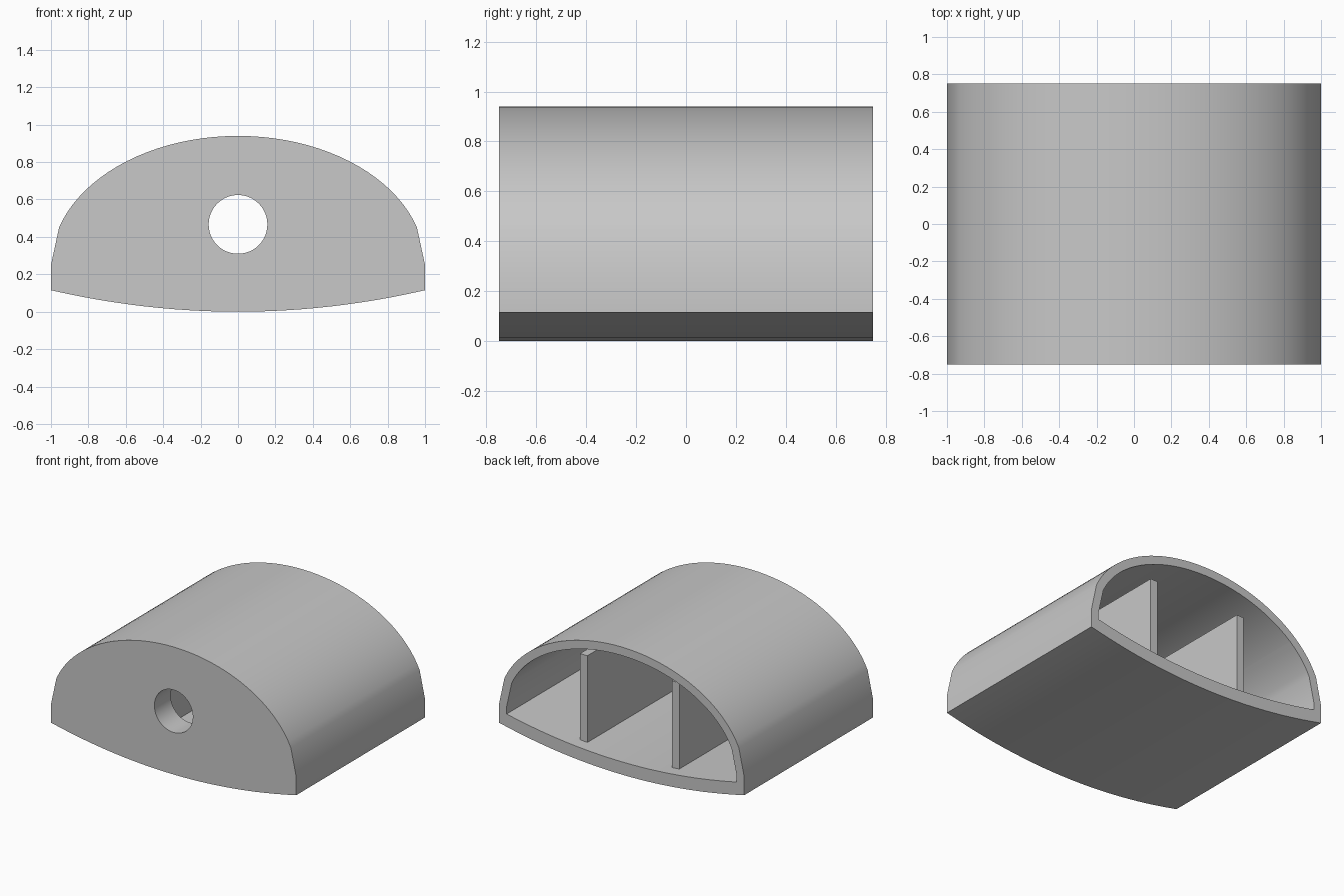
import bpy, bmesh, math

if "Cube" in bpy.data.objects:
    bpy.data.objects.remove(bpy.data.objects["Cube"])

DEPTH = 1.5          # front to back
WALL = 0.0625        # side and roof thickness
FLOOR = 0.094        # floor thickness
FRONT = 0.19         # front wall thickness

grey = bpy.data.materials.new("light grey")
grey.diffuse_color = (0.58, 0.58, 0.58, 1)
grey.use_nodes = True
grey.node_tree.nodes["Principled BSDF"].inputs["Base Color"].default_value = grey.diffuse_color


def belly(x):
    """Height of the curved underside."""
    return 0.115 * x * x


def dome_profile(half_width, top, lift):
    """Closed x-z outline: bowed floor, short upright sides, elliptical roof."""
    pts = []
    n = 24
    for i in range(n + 1):
        x = -half_width + 2 * half_width * i / n
        pts.append((x, belly(x) + lift))
    pts.append((half_width, 0.25))
    n = 40
    for i in range(n + 1):
        t = math.radians(17 + 146 * i / n)
        pts.append((half_width * math.cos(t), 0.25 + (top - 0.25) * math.sin(t)))
    pts.append((-half_width, 0.25))
    return pts


def prism(name, pts, y0, y1):
    """Extrude an x-z outline from y0 to y1."""
    bm = bmesh.new()
    a = [bm.verts.new((x, y0, z)) for x, z in pts]
    b = [bm.verts.new((x, y1, z)) for x, z in pts]
    bm.faces.new(a)
    bm.faces.new(b[::-1])
    for i in range(len(pts)):
        j = (i + 1) % len(pts)
        bm.faces.new((a[j], a[i], b[i], b[j]))
    bmesh.ops.recalc_face_normals(bm, faces=bm.faces)
    mesh = bpy.data.meshes.new(name)
    bm.to_mesh(mesh)
    bm.free()
    mesh.materials.append(grey)
    ob = bpy.data.objects.new(name, mesh)
    bpy.context.collection.objects.link(ob)
    return ob


def cut(target, cutter):
    """Subtract the cutter from the target, then discard it."""
    mod = target.modifiers.new("cut", 'BOOLEAN')
    mod.operation = 'DIFFERENCE'
    mod.solver = 'EXACT'
    mod.object = cutter
    bpy.ops.object.select_all(action='DESELECT')
    bpy.context.view_layer.objects.active = target
    target.select_set(True)
    bpy.ops.object.modifier_apply(modifier=mod.name)
    bpy.data.objects.remove(cutter)


# Domed housing, open at the back
housing = prism("housing", dome_profile(1.0, 0.94, 0), -DEPTH / 2, DEPTH / 2)
cavity = prism("cavity_cutter", dome_profile(1 - WALL, 0.94 - WALL, FLOOR),
               -DEPTH / 2 + FRONT, DEPTH / 2 + 0.1)
cut(housing, cavity)

# Round hole through the front wall
circle = [(0.157 * math.cos(math.tau * i / 48), 0.467 + 0.157 * math.sin(math.tau * i / 48))
          for i in range(48)]
cut(housing, prism("hole_cutter", circle, -DEPTH / 2 - 0.1, -DEPTH / 2 + FRONT + 0.1))

bpy.ops.object.shade_smooth_by_angle(angle=math.radians(30))

# Two upright ribs, stopping short of the roof and the back opening
for side, label in ((-1, "left_rib"), (1, "right_rib")):
    x0, x1 = side * 0.375 - 0.03, side * 0.375 + 0.03
    base = 0.08
    prism(label, [(x0, base), (x1, base), (x1, 0.747), (x0, 0.747)],
          -DEPTH / 2 + FRONT - 0.01, DEPTH / 2 - 0.094)
